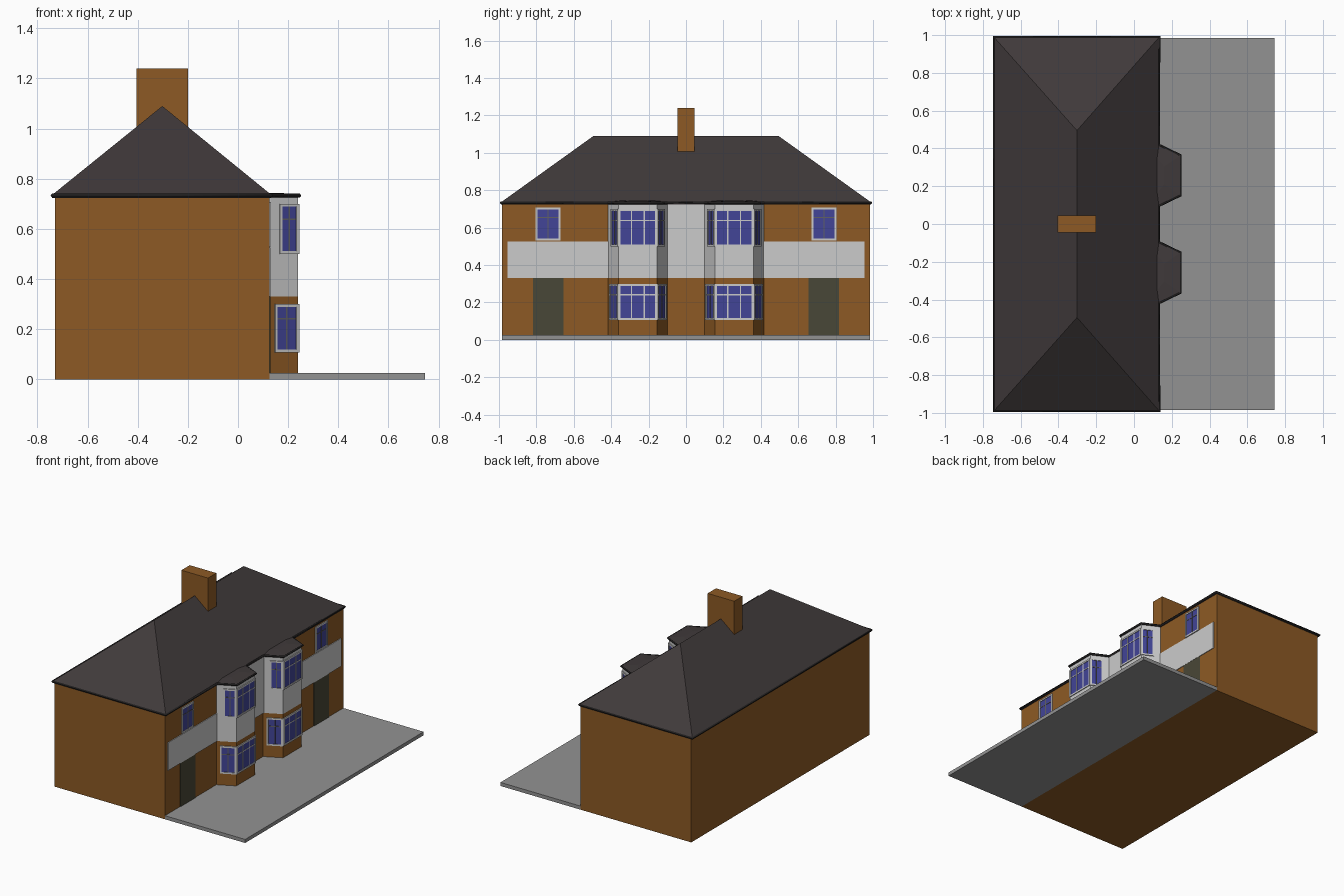
import bpy, bmesh
from mathutils import Matrix, Vector

if "Cube" in bpy.data.objects:
    bpy.data.objects.remove(bpy.data.objects["Cube"])


def material(name, rgb):
    m = bpy.data.materials.new(name)
    m.diffuse_color = (*rgb, 1)
    m.use_nodes = True
    m.node_tree.nodes["Principled BSDF"].inputs["Base Color"].default_value = m.diffuse_color
    return m


BRICK = material("brick", (0.266, 0.102, 0.018))
RENDER = material("white_render", (0.78, 0.78, 0.78))
TILE = material("roof_tile", (0.051, 0.042, 0.043))
GUTTER = material("gutter_black", (0.015, 0.014, 0.014))
GLASS = material("window_glass", (0.054, 0.058, 0.31))
DOOR = material("door_green", (0.066, 0.063, 0.038))
PAVING = material("paving", (0.29, 0.29, 0.29))
BARS = material("window_bar_grey", (0.12, 0.12, 0.13))


def finish(name, bm, mat, mirror=False):
    bmesh.ops.recalc_face_normals(bm, faces=bm.faces)
    me = bpy.data.meshes.new(name)
    bm.to_mesh(me)
    bm.free()
    ob = bpy.data.objects.new(name, me)
    bpy.context.collection.objects.link(ob)
    me.materials.append(mat)
    if mirror:
        mod = ob.modifiers.new("mirror", 'MIRROR')
        mod.use_axis = (False, True, False)
        mod.use_mirror_merge = False
    return ob


def add_box(bm, lo, hi, frame=Matrix()):
    lo, hi = Vector(lo), Vector(hi)
    m = frame @ Matrix.Translation((lo + hi) / 2) @ Matrix.Diagonal((*(hi - lo), 1))
    bmesh.ops.create_cube(bm, size=1, matrix=m)


def box(name, lo, hi, mat, mirror=False):
    bm = bmesh.new()
    add_box(bm, lo, hi)
    return finish(name, bm, mat, mirror)


def loft(name, rings, mat, mirror=False):
    # stack of equal-length point rings, capped at both ends
    bm = bmesh.new()
    vs = [[bm.verts.new(p) for p in r] for r in rings]
    n = len(vs[0])
    for a, b in zip(vs, vs[1:]):
        for i in range(n):
            j = (i + 1) % n
            bm.faces.new((a[i], a[j], b[j], b[i]))
    bm.faces.new(vs[0])
    bm.faces.new(vs[-1])
    bmesh.ops.remove_doubles(bm, verts=bm.verts, dist=1e-5)
    return finish(name, bm, mat, mirror)


def window(name, p0, p1, z0, z1, cols, bar=0.011, bar_mat=RENDER):
    # frame, glazing bars and glass on a wall running from p0 to p1 in plan
    d = Vector((p1[0] - p0[0], p1[1] - p0[1], 0))
    w, h = d.length, z1 - z0
    d.normalize()
    n = Vector((d.y, -d.x, 0))
    frame = Matrix.Translation((p0[0], p0[1], z0)) @ Matrix(
        ((d.x, n.x, 0, 0), (d.y, n.y, 0, 0), (0, 0, 1, 0), (0, 0, 0, 1)))
    bm = bmesh.new()
    for u in (0, w - bar):
        add_box(bm, (u, -0.004, 0), (u + bar, 0.006, h), frame)
    for v in (0, h - bar):
        add_box(bm, (bar, -0.004, v), (w - bar, 0.006, v + bar), frame)
    finish(name + "_frame", bm, RENDER, True)
    bm = bmesh.new()
    for i in range(1, cols):
        u = w * i / cols
        add_box(bm, (u - 0.003, -0.004, bar), (u + 0.003, 0.0045, h - bar), frame)
    add_box(bm, (bar, -0.004, h * 0.68), (w - bar, 0.004, h * 0.68 + 0.006), frame)
    finish(name + "_bars", bm, bar_mat, True)
    bm = bmesh.new()
    add_box(bm, (bar / 2, -0.004, bar / 2), (w - bar / 2, 0.002, h - bar / 2), frame)
    finish(name + "_glass", bm, GLASS, True)


# House body, forecourt and chimney
box("house_walls", (-0.73, -0.985, 0), (0.125, 0.985, 0.73), BRICK)
box("forecourt", (0.125, -0.985, 0), (0.745, 0.985, 0.025), PAVING)
box("chimney", (-0.405, -0.046, 0.95), (-0.2, 0.046, 1.24), BRICK)

# Hipped main roof
X0, X1, Y = -0.742, 0.134, 0.99
corners = ((X0, -Y), (X1, -Y), (X1, Y), (X0, Y))
loft("main_roof", [
    [(x, y, 0.724) for x, y in corners],
    [(x, y, 0.735) for x, y in corners],
    [(-0.302, -0.495, 1.09), (-0.302, -0.495, 1.09),
     (-0.302, 0.495, 1.09), (-0.302, 0.495, 1.09)]], TILE)

# Rendered band and the panel between the bays
box("render_band", (0.12, -0.955, 0.33), (0.13, 0.955, 0.525), RENDER)
box("render_centre_panel", (0.12, -0.11, 0.525), (0.13, 0.11, 0.727), RENDER)

# Two-storey bays, mirrored to the other half
bay = ((0.11, 0.097), (0.13, 0.10), (0.24, 0.155), (0.24, 0.36), (0.13, 0.415), (0.11, 0.418))
for name, z0, z1, mat in (("bay_lower_wall", 0.01, 0.33, BRICK),
                          ("bay_upper_wall", 0.33, 0.73, RENDER)):
    loft(name, [[(x, y, z) for x, y in bay] for z in (z0, z1)], mat, True)
eave = ((0.09, 0.10), (0.13, 0.096), (0.246, 0.152), (0.246, 0.363), (0.13, 0.419), (0.09, 0.415))
top = ((0.09, 0.16), (0.12, 0.16), (0.16, 0.21), (0.16, 0.305), (0.12, 0.355), (0.09, 0.355))
loft("bay_roof", [[(x, y, 0.726) for x, y in eave],
                  [(x, y, 0.737) for x, y in eave],
                  [(x, y, 0.744) for x, y in top]], TILE, True)

# Gutter following the eaves round both bays
side = list(eave[1:5])
path = [(X0, -Y), (X1, -Y)] + [(x, -y) for x, y in reversed(side)] + side + [(X1, Y), (X0, Y)]
cu = bpy.data.curves.new("gutter", 'CURVE')
cu.dimensions = '3D'
cu.bevel_depth = 0.008
cu.bevel_resolution = 0
sp = cu.splines.new('POLY')
sp.points.add(len(path) - 1)
for p, (x, y) in zip(sp.points, path):
    p.co = (x, y, 0.733, 1)
sp.use_cyclic_u = True
cu.materials.append(GUTTER)
gutter = bpy.data.objects.new("gutter", cu)
bpy.context.collection.objects.link(gutter)
bpy.context.view_layer.objects.active = gutter
gutter.select_set(True)
bpy.ops.object.convert(target='MESH')

# Bay windows on three faces and two floors
for floor, z0, z1, back in (("lower", 0.107, 0.30, 0.146), ("upper", 0.50, 0.70, 0.165)):
    off = (0.24 - back) / 2
    window(f"bay_{floor}_front", (0.24, 0.155), (0.24, 0.36), z0, z1, 3)
    window(f"bay_{floor}_outer", (0.24, 0.36), (back, 0.36 + off), z0, z1, 2, bar_mat=BARS)
    window(f"bay_{floor}_inner", (back, 0.155 - off), (0.24, 0.155), z0, z1, 2, bar_mat=BARS)

# Bedroom windows above the front doors
window("bedroom_window", (0.126, 0.672), (0.126, 0.805), 0.53, 0.708, 2, bar_mat=BARS)
box("front_door", (0.12, 0.655, 0.025), (0.129, 0.818, 0.33), DOOR, True)
